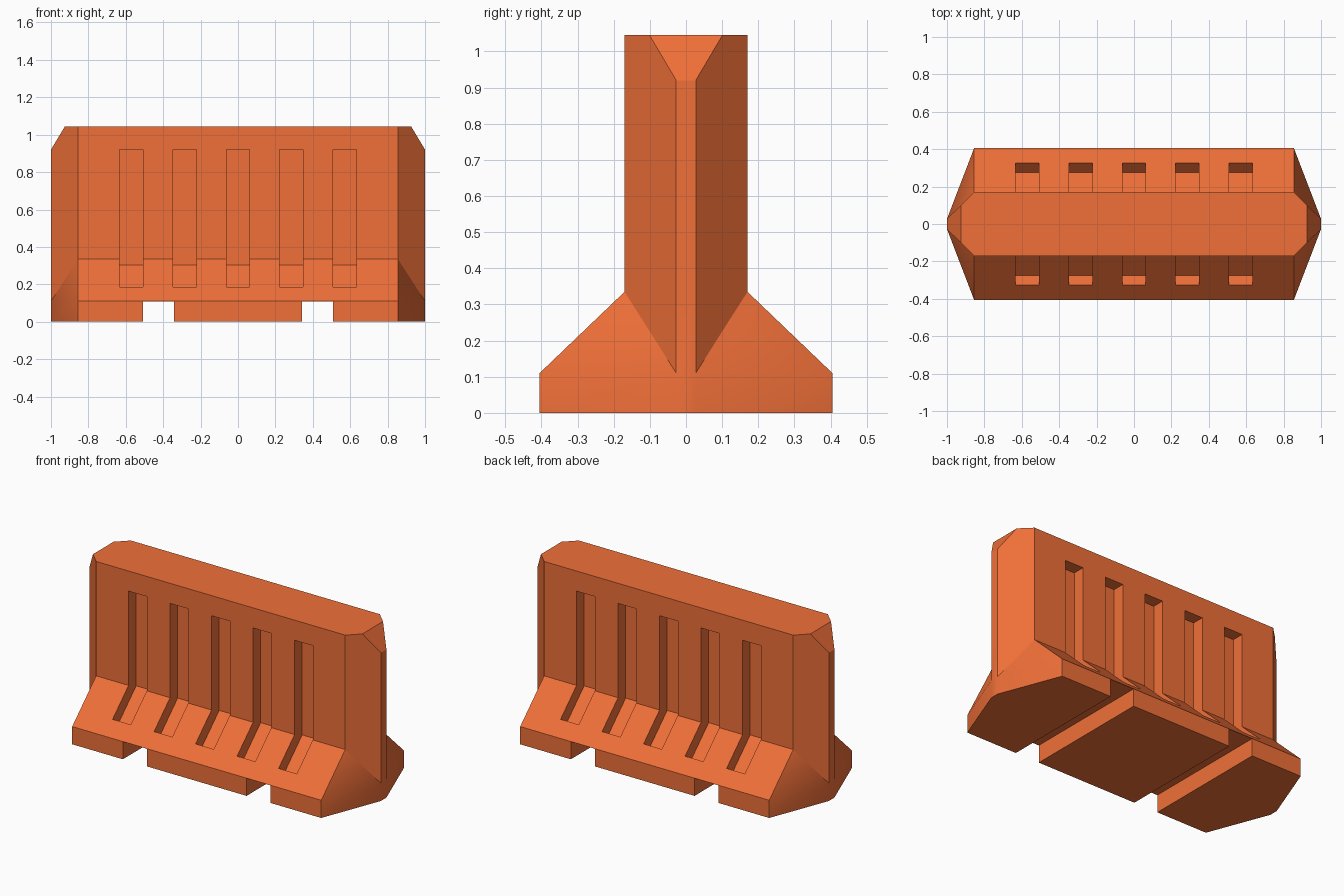
import bpy, bmesh, math

if "Cube" in bpy.data.objects:
    bpy.data.objects.remove(bpy.data.objects["Cube"])

MAIN_X, END_X, NOSE = 0.855, 1.0, 0.027
TOP = 1.045

def finish(name, bm):
    bmesh.ops.recalc_face_normals(bm, faces=bm.faces[:])
    me = bpy.data.meshes.new(name)
    bm.to_mesh(me)
    bm.free()
    ob = bpy.data.objects.new(name, me)
    bpy.context.collection.objects.link(ob)
    return ob

def prism(bm, profile, x0, x1):
    """Extrude a closed (y, z) profile along x."""
    a = [bm.verts.new((x0, y, z)) for y, z in profile]
    b = [bm.verts.new((x1, y, z)) for y, z in profile]
    n = len(profile)
    bm.faces.new(a)
    bm.faces.new(b[::-1])
    for i in range(n):
        j = (i + 1) % n
        bm.faces.new((a[i], b[i], b[j], a[j]))

# Body: stacked eight-sided rings with pointed ends
bm = bmesh.new()
rings = []
for w, z in [(0.405, 0), (0.405, 0.11), (0.17, 0.335), (0.17, TOP)]:
    plan = [(MAIN_X, -w), (END_X, -NOSE), (END_X, NOSE), (MAIN_X, w),
            (-MAIN_X, w), (-END_X, NOSE), (-END_X, -NOSE), (-MAIN_X, -w)]
    rings.append([bm.verts.new((x, y, z)) for x, y in plan])
bm.faces.new(rings[0])
bm.faces.new(rings[-1])
for i in range(3):
    lo, up = rings[i], rings[i + 1]
    for j in range(8):
        k = (j + 1) % 8
        if i == 1 and j in (0, 4):        # twisted skirt ends
            bm.faces.new((lo[j], lo[k], up[j]))
            bm.faces.new((lo[k], up[k], up[j]))
        elif i == 1 and j in (2, 6):
            bm.faces.new((lo[j], lo[k], up[k]))
            bm.faces.new((lo[j], up[k], up[j]))
        else:
            bm.faces.new((lo[j], lo[k], up[k], up[j]))

# Sloped cuts on the two upper ends
for s in (-1, 1):
    cut = bmesh.ops.bisect_plane(
        bm, geom=bm.verts[:] + bm.edges[:] + bm.faces[:],
        plane_co=(s * END_X, 0, 0.92), plane_no=(s * 0.125, 0, 0.075), clear_outer=True)
    edges = [e for e in cut["geom_cut"] if isinstance(e, bmesh.types.BMEdge)]
    bmesh.ops.holes_fill(bm, edges=edges)
body = finish("barrier_body", bm)

# Cutter: five bent slots per side and two forklift channels
bm = bmesh.new()
slot = [(0.095, 0.92), (0.095, 0.304), (0.275, 0.131), (0.327, 0.185),
        (0.396, 0.257), (0.46, 0.92)]
for s in (-1, 1):
    for i in range(-2, 3):
        cx = i * 0.285
        prism(bm, [(s * y, z) for y, z in slot], cx - 0.0625, cx + 0.0625)
cutters = [finish("slot_cutter", bm)]
bm = bmesh.new()
for s in (-1, 1):
    prism(bm, [(-0.6, -0.1), (0.6, -0.1), (0.6, 0.109), (-0.6, 0.109)],
          s * 0.3425, s * 0.507)
cutters.append(finish("channel_cutter", bm))

bpy.context.view_layer.objects.active = body
body.select_set(True)
for c in cutters:
    c.hide_render = True
    mod = body.modifiers.new("cut", 'BOOLEAN')
    mod.operation, mod.solver, mod.object = 'DIFFERENCE', 'EXACT', c
    bpy.ops.object.modifier_apply(modifier=mod.name)
    bpy.data.objects.remove(c)

# Shading and orange plastic
bpy.ops.object.shade_smooth_by_angle(angle=math.radians(30))
mat = bpy.data.materials.new("orange_plastic")
mat.diffuse_color = (0.87, 0.16, 0.04, 1)
mat.use_nodes = True
mat.node_tree.nodes["Principled BSDF"].inputs["Base Color"].default_value = mat.diffuse_color
body.data.materials.clear()
body.data.materials.append(mat)
